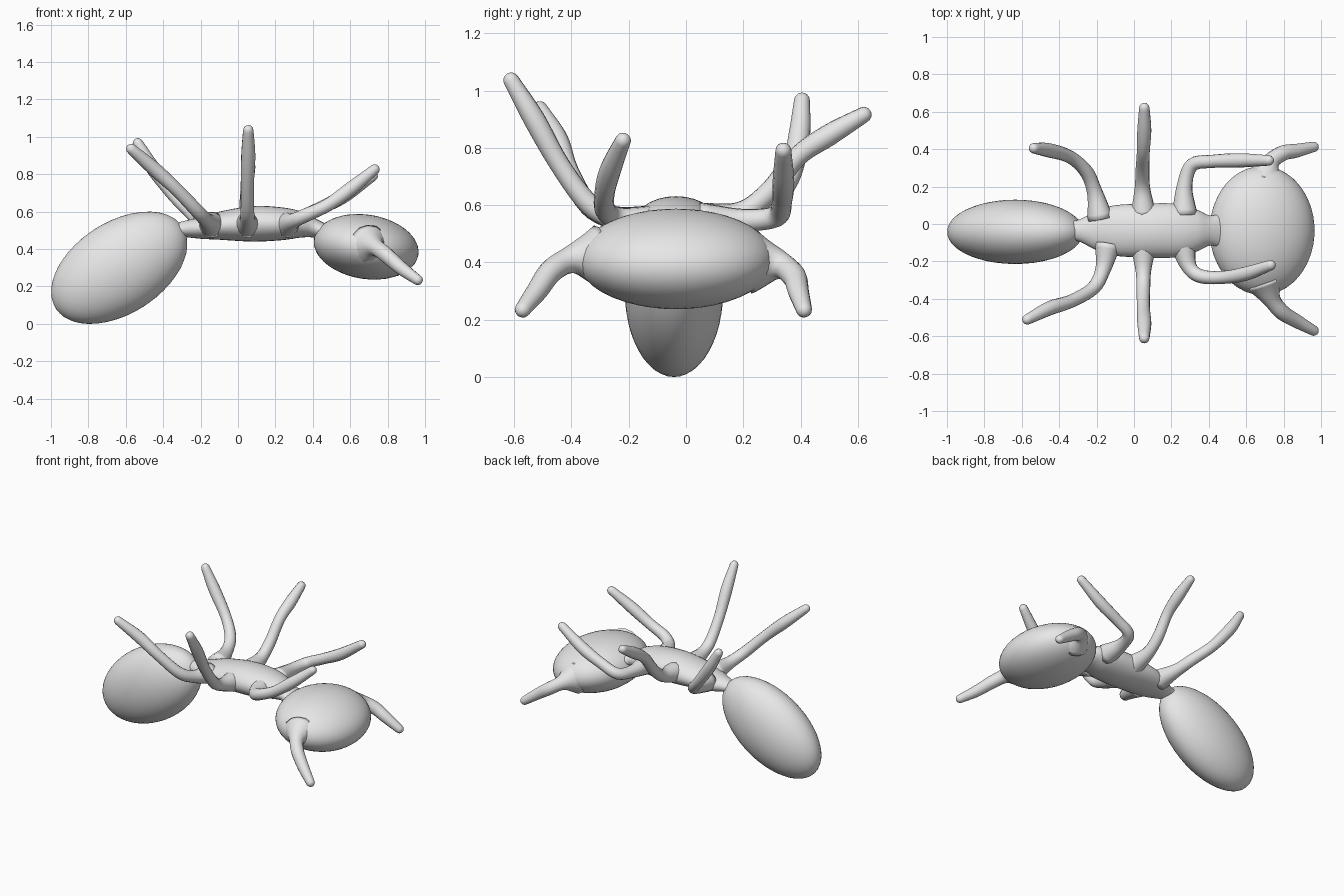
import bpy, bmesh, math
from mathutils import Vector, Matrix

cube = bpy.data.objects.get("Cube")
if cube:
    bpy.data.objects.remove(cube, do_unlink=True)

# Single plain grey material
grey = bpy.data.materials.new("plain grey")
grey.use_nodes = True
COLOUR = (0.8, 0.8, 0.8, 1.0)
grey.diffuse_color = COLOUR
grey.node_tree.nodes["Principled BSDF"].inputs["Base Color"].default_value = COLOUR


def finish(name, bm):
    bmesh.ops.recalc_face_normals(bm, faces=bm.faces)
    for f in bm.faces:
        f.smooth = True
    mesh = bpy.data.meshes.new(name)
    bm.to_mesh(mesh)
    bm.free()
    mesh.materials.append(grey)
    obj = bpy.data.objects.new(name, mesh)
    bpy.context.collection.objects.link(obj)
    return obj


def ellipsoid(name, centre, radii, tilt):
    bm = bmesh.new()
    m = (Matrix.Translation(centre) @ Matrix.Rotation(math.radians(tilt), 4, 'Y')
         @ Matrix.Diagonal((*radii, 1)))
    bmesh.ops.create_icosphere(bm, subdivisions=4, radius=1, matrix=m)
    return finish(name, bm)


def smooth_samples(keys, steps):
    """Catmull-Rom samples through a list of equal-length vectors."""
    pts = [Vector(k) for k in keys]
    pts = [2 * pts[0] - pts[1]] + pts + [2 * pts[-1] - pts[-2]]
    out = []
    for i in range(1, len(pts) - 2):
        a, b, c, d = pts[i - 1:i + 3]
        for s in range(steps):
            t = s / steps
            out.append(0.5 * (2 * b + (c - a) * t + (2 * a - 5 * b + 4 * c - d) * t * t
                              + (3 * b - a - 3 * c + d) * t ** 3))
    return out + [pts[-2]]


def loft(name, rings):
    """Skin equal-sized rings of points and close both ends."""
    bm = bmesh.new()
    loops = [[bm.verts.new(p) for p in ring] for ring in rings]
    n = len(loops[0])
    for a, b in zip(loops, loops[1:]):
        for i in range(n):
            j = (i + 1) % n
            bm.faces.new((a[i], a[j], b[j], b[i]))
    bm.faces.new(loops[0])
    bm.faces.new(loops[-1])
    return finish(name, bm)


def limb(name, path, radii):
    """Tapered round tube with a domed tip."""
    samples = smooth_samples([(*p, r) for p, r in zip(path, radii)], 5)
    centres = [Vector(s[:3]) for s in samples]
    sizes = [s[3] for s in samples]
    # Domed tip ends at the last path point
    tip_dir = (centres[-1] - centres[-2]).normalized()
    end, r = centres[-1], sizes[-1]
    for a in (25, 50, 70, 84):
        a = math.radians(a)
        centres.append(end + tip_dir * r * math.sin(a))
        sizes.append(r * math.cos(a))
    rings, side = [], None
    for i, c in enumerate(centres):
        d = (centres[min(i + 1, len(centres) - 1)] - centres[max(i - 1, 0)]).normalized()
        if side is None:
            side = d.orthogonal()
        side = (side - d * side.dot(d)).normalized()
        up = d.cross(side)
        rings.append([c + sizes[i] * (side * math.cos(t) + up * math.sin(t))
                      for t in (k * math.tau / 14 for k in range(14))])
    return loft(name, rings)


# Body: abdomen and head as tilted ellipsoids
ellipsoid("abdomen", (-0.635, -0.042, 0.30), (0.404, 0.172, 0.245), -32.7)
ellipsoid("head", (0.685, -0.035, 0.412), (0.283, 0.345, 0.172), 9)

# Thorax: oval sections along x as (x, half width, bottom, top)
sections = [(-0.36, 0.045, 0.47, 0.53), (-0.29, 0.06, 0.465, 0.55),
            (-0.20, 0.105, 0.455, 0.57), (-0.10, 0.135, 0.45, 0.60),
            (0.08, 0.145, 0.44, 0.63), (0.24, 0.142, 0.448, 0.622),
            (0.34, 0.11, 0.462, 0.60), (0.41, 0.08, 0.46, 0.565),
            (0.48, 0.10, 0.43, 0.53)]
rings = []
for x, w, lo, hi in smooth_samples(sections, 5):
    rings.append([(x, -0.035 + w * math.cos(t), (lo + hi) / 2 + (hi - lo) / 2 * math.sin(t))
                  for t in (k * math.tau / 28 for k in range(28))])
loft("thorax", rings)

# Legs: each flares at the body, then bends up and outward
LEG = (0.07, 0.042, 0.037, 0.035, 0.038, 0.028)
legs = {
    "right_rear_leg": [(-0.14, -0.11, 0.53), (-0.165, -0.24, 0.55), (-0.215, -0.34, 0.60),
                       (-0.33, -0.41, 0.72), (-0.45, -0.45, 0.83), (-0.57, -0.51, 0.935)],
    "right_middle_leg": [(0.05, -0.12, 0.53), (0.05, -0.25, 0.555), (0.05, -0.34, 0.605),
                         (0.05, -0.44, 0.74), (0.055, -0.53, 0.90), (0.055, -0.61, 1.035)],
    "right_front_leg": [(0.26, -0.11, 0.53), (0.295, -0.23, 0.55), (0.36, -0.28, 0.58),
                        (0.48, -0.285, 0.635), (0.60, -0.265, 0.72), (0.73, -0.22, 0.825)],
    "left_rear_leg": [(-0.18, 0.03, 0.53), (-0.21, 0.17, 0.55), (-0.255, 0.28, 0.60),
                      (-0.345, 0.36, 0.69), (-0.46, 0.395, 0.84), (-0.535, 0.405, 0.965)],
    "left_middle_leg": [(0.05, 0.05, 0.54), (0.045, 0.19, 0.57), (0.045, 0.29, 0.645),
                        (0.05, 0.39, 0.77), (0.055, 0.50, 0.845), (0.055, 0.62, 0.915)],
    "left_front_leg": [(0.27, 0.05, 0.54), (0.27, 0.20, 0.545), (0.31, 0.315, 0.56),
                       (0.42, 0.335, 0.61), (0.56, 0.34, 0.68), (0.72, 0.34, 0.79)],
}
for name, path in legs.items():
    limb(name, path, LEG)

# Antennae: short feelers drooping forward from wide sockets
FEELER = (0.11, 0.05, 0.042, 0.037, 0.028)
limb("right_antenna", [(0.70, -0.31, 0.42), (0.735, -0.40, 0.41), (0.79, -0.47, 0.37),
                       (0.87, -0.52, 0.30), (0.96, -0.57, 0.235)], FEELER)
limb("left_antenna", [(0.70, 0.24, 0.40), (0.73, 0.33, 0.39), (0.795, 0.378, 0.35),
                      (0.87, 0.392, 0.30), (0.96, 0.412, 0.235)], FEELER)
